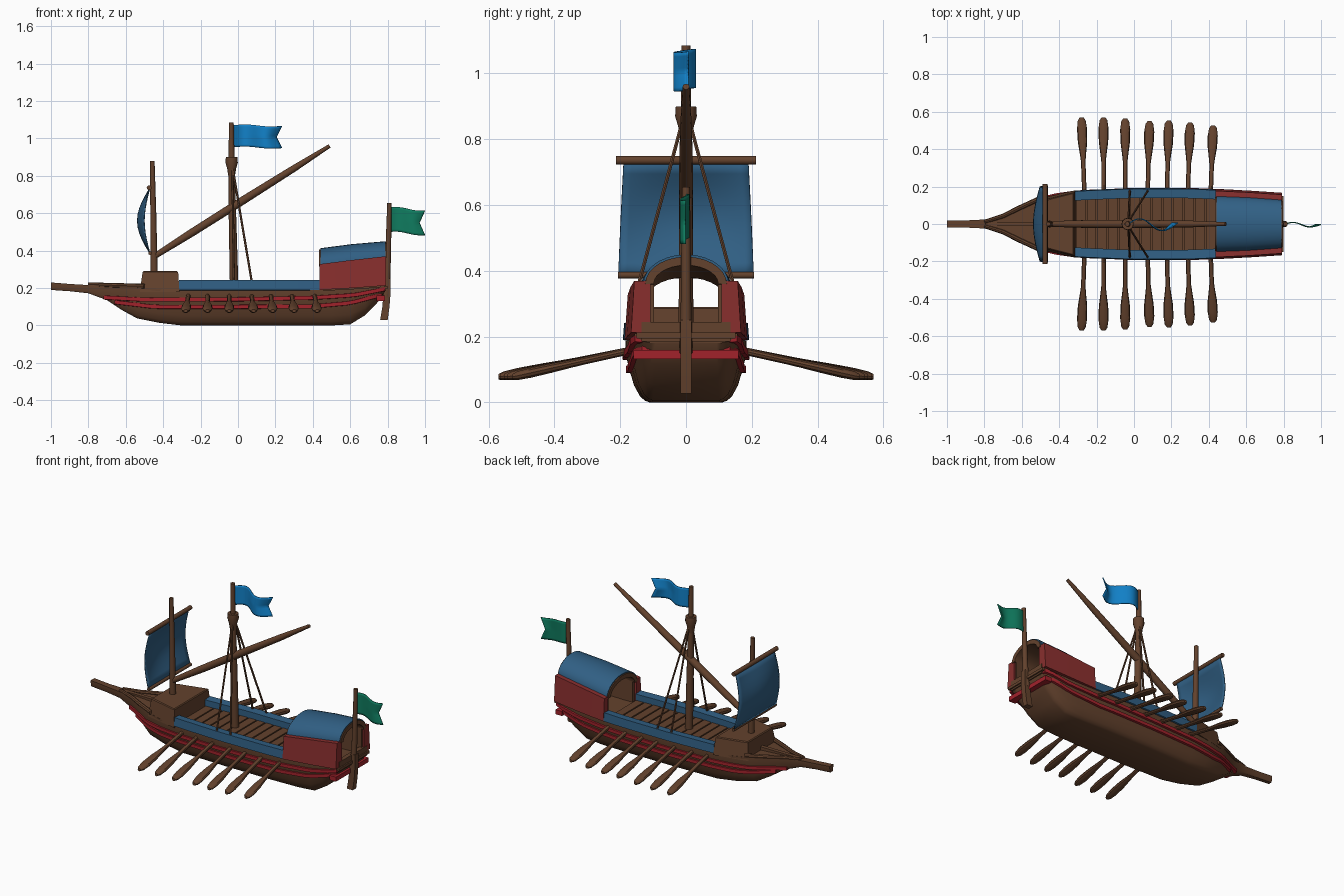
import bpy, bmesh, math
from mathutils import Vector

if "Cube" in bpy.data.objects:
    bpy.data.objects.remove(bpy.data.objects["Cube"])


def material(name, rgb):
    m = bpy.data.materials.new(name)
    m.diffuse_color = (*rgb, 1)
    m.use_nodes = True
    m.node_tree.nodes["Principled BSDF"].inputs["Base Color"].default_value = m.diffuse_color
    return m


WOOD = material("brown wood", (0.125, 0.054, 0.026))
RED = material("bright red", (0.36, 0.016, 0.024))
CABIN = material("faded red", (0.25, 0.028, 0.027))
BLUE = material("canvas blue", (0.03, 0.115, 0.23))
FLAG = material("flag blue", (0.006, 0.22, 0.58))
GREEN = material("flag green", (0.005, 0.2, 0.115))


def loft(name, rings, mat, caps=True, closed=True):
    """Skin a row of point rings into one mesh object."""
    bm = bmesh.new()
    vs = [[bm.verts.new(p) for p in r] for r in rings]
    n = len(rings[0])
    for a, b in zip(vs, vs[1:]):
        for i in range(n if closed else n - 1):
            j = (i + 1) % n
            bm.faces.new((a[i], a[j], b[j], b[i]))
    if caps and closed:
        bm.faces.new(vs[0])
        bm.faces.new(vs[-1])
    bmesh.ops.recalc_face_normals(bm, faces=bm.faces)
    me = bpy.data.meshes.new(name)
    bm.to_mesh(me)
    bm.free()
    me.materials.append(mat)
    ob = bpy.data.objects.new(name, me)
    bpy.context.collection.objects.link(ob)
    return ob


def both(name, rings, mat):
    """Loft on the +y side and its mirror image."""
    loft(name + "_left", rings, mat)
    loft(name + "_right", [[(x, -y, z) for x, y, z in r] for r in rings], mat)


def tube(pts, radii, n=12):
    """Round rings along a path."""
    pts = [Vector(p) for p in pts]
    rings = []
    for i, p in enumerate(pts):
        d = (pts[min(i + 1, len(pts) - 1)] - pts[max(i - 1, 0)]).normalized()
        u = d.cross(Vector((0, 1, 0)) if abs(d.y) < 0.9 else Vector((1, 0, 0))).normalized()
        v = d.cross(u)
        rings.append([p + radii[i] * (math.cos(a) * u + math.sin(a) * v)
                      for a in (k * math.tau / n for k in range(n))])
    return rings


def box(x0, x1, hy, z0, z1):
    return [[(x, -hy, z0), (x, hy, z0), (x, hy, z1), (x, -hy, z1)] for x in (x0, x1)]


def interp(table, x):
    for a, b in zip(table, table[1:]):
        if x <= b[0]:
            t = max(0, (x - a[0]) / (b[0] - a[0]))
            return [p + (q - p) * t for p, q in zip(a[1:], b[1:])]
    return list(table[-1][1:])


# Hull stations: x, half width, bottom, top
HULL = [(-1, .018, .19, .23), (-.9, .019, .183, .222), (-.8, .024, .172, .216),
        (-.7, .048, .135, .213), (-.62, .088, .082, .208), (-.54, .13, .038, .203),
        (-.42, .157, .014, .195), (-.3, .172, 0, .187), (0, .184, 0, .187),
        (.3, .183, 0, .187), (.5, .174, 0, .19), (.6, .168, .006, .195),
        (.68, .163, .055, .2), (.74, .159, .115, .205), (.785, .156, .18, .21)]
SECTION = [(0, .6), (.03, .68), (.1, .76), (.28, .86), (.55, .94), (.8, 1), (1, 1)]


def side(x, z):
    w, b, t = interp(HULL, x)
    return w * interp(SECTION, max(0, (z - b) / (t - b)))[0]


rings = []
for x, w, b, t in HULL:
    half = [(x, w * k, b + f * (t - b)) for f, k in SECTION]
    rings.append(half + [(x, -y, z) for x, y, z in reversed(half)])
loft("hull", rings, WOOD)

# Red wales along the hull sides and around the stern
WALES = {"upper_wale": [(-.72, .15), (-.5, .138), (0, .14), (.4, .148), (.62, .162), (.785, .195)],
         "lower_wale": [(-.66, .125), (-.45, .1), (0, .1), (.4, .102), (.6, .12), (.77, .165)]}
for name, path in WALES.items():
    rings = []
    for i in range(31):
        x = path[0][0] + (path[-1][0] - path[0][0]) * i / 30
        z = interp(path, x)[0]
        h = side(x, z)
        rings.append([(x, h - .012, z - .012), (x, h + .011, z - .01),
                      (x, h + .011, z + .01), (x, h - .012, z + .012)])
    both(name, rings, RED)
loft("stern_wale", box(.74, .785, .16, .132, .16), RED)

# Blue gunwales
rings = []
for i in range(13):
    x = -.315 + .755 * i / 12
    w = interp(HULL, x)[0]
    rings.append([(x, w - .045, .18), (x, w - .045, .238), (x, w + .004, .242), (x, w + .008, .19)])
both("gunwale", rings, BLUE)

# Deck planks
for i in range(13):
    x = -.31 + i * .058
    loft(f"deck_plank_{i}", box(x, x + .05, .138, .18, .2), WOOD)

# Forecastle, bow rails and bow centre beam
loft("forecastle", [[(a, -p, z), (b, -q, z), (b, q, z), (a, p, z)] for a, b, p, q, z in
                    ((-.525, -.313, .135, .18, .18), (-.51, -.32, .122, .168, .285),
                     (-.505, -.325, .117, .163, .29))], WOOD)
both("bow_rail", tube([(-.5, .138, .21), (-.62, .083, .213), (-.7, .043, .216), (-.8, .012, .22)],
                      [.013, .013, .012, .01], 8), WOOD)
loft("bow_beam", box(-.78, -.5, .012, .2, .222), WOOD)


# Stern canopy: arches with outer half width, base height and top height
def arch(x, hw, base, top, n=14):
    return [(x, hw * math.cos(a), base + (top - base) * math.sin(a))
            for a in (math.pi * k / n for k in range(n + 1))]


def shell(x, hw, base, top, th):
    return arch(x, hw, base, top) + arch(x, hw - th, base, top - th)[::-1]


ENDS = [(.44, .15, .315, .413), (.61, .143, .34, .435), (.788, .13, .36, .45)]
loft("canopy_cloth", [shell(x, h, b, t, .01) for x, h, b, t in ENDS], BLUE)
loft("canopy_frame", [shell(x, h - .006, b, t - .007, .026) for x, h, b, t in
                      ((.434, *ENDS[0][1:]), ENDS[1], (.794, *ENDS[2][1:]))], WOOD)
both("cabin_side", [[(x, i, b), (x, o, b), (x, o - .01, t), (x, i, t)] for x, i, o, b, t in
                    ((.437, .14, .187, .19, .328), (.61, .128, .179, .2, .35),
                     (.79, .108, .167, .213, .37))], CABIN)
both("cabin_inner_wall", [[(x, i, .19), (x, i + .03, .19), (x, i + .03, t), (x, i, t)]
                          for x, i, t in ((.45, .118, .32), (.78, .098, .365))], WOOD)
loft("stern_wall", box(.765, .792, .135, .185, .245), WOOD)
loft("stern_beam", box(.76, .8, .15, .195, .212), WOOD)

# Sternpost and rudder
loft("sternpost", tube([(.79, 0, .15), (.8, 0, .3), (.806, 0, .5), (.81, 0, .655)],
                       [.02, .016, .014, .012]), WOOD)
loft("rudder", [[(a, -.017, z), (b, -.017, z), (b, .017, z), (a, .017, z)] for a, b, z in
                ((.76, .8, .028), (.772, .81, .1), (.778, .816, .18), (.785, .815, .25))], WOOD)

# Masts, crow's nest, yards
loft("main_mast", tube([(-.02, 0, .18), (-.03, 0, .6), (-.034, 0, .88), (-.036, 0, 1.085)],
                       [.023, .02, .016, .013]), WOOD)
loft("crows_nest", tube([(-.034, 0, z) for z in (.8, .84, .87, .9)], [.018, .024, .033, .031]), WOOD)
loft("main_yard", tube([(-.455, 0, .365), (-.25, 0, .494), (0, 0, .652), (.3, 0, .84), (.49, 0, .96)],
                       [.015, .021, .022, .018, .01]), WOOD)
loft("fore_mast", tube([(-.448, 0, .27), (-.453, 0, .6), (-.458, 0, .88)], [.019, .016, .012]), WOOD)
for name, x, z, h, r in (("fore_upper_yard", -.475, .736, .213, .013),
                         ("fore_lower_yard", -.47, .387, .207, .01)):
    loft(name, tube([(x, -h, z), (x, h, z)], [r, r]), WOOD)

# Shrouds
for i, foot in enumerate((-.022, .075)):
    both(f"shroud_{i}", tube([(-.03, .012, .85), (foot, .18, .225)], [.006, .006], 6), WOOD)


# Cloth: sail and flags as thin curved sheets
def sheet(name, f, mat, nu=16, nv=10):
    ob = loft(name, [[f(u / nu, v / nv) for v in range(nv + 1)] for u in range(nu + 1)],
              mat, closed=False)
    mod = ob.modifiers.new("thickness", "SOLIDIFY")
    mod.thickness = .006
    mod.offset = 0


def sail(u, v):
    s = 2 * u - 1
    belly = math.sin(math.pi * v) * (.45 + .55 * math.cos(s * math.pi / 2))
    return (-.473 - .064 * belly, s * (.206 - .016 * v), .39 + .34 * v)


def flag(x0, length, z0, z1, wave, droop):
    def f(u, v):
        notch = .03 * u ** 3 * (1 - abs(2 * v - 1))
        return (x0 + length * u - notch, wave * math.sin(u * 6.8) - .008 * u,
                z0 + (z1 - z0) * v - droop * u + .005 * math.sin(u * 6))
    return f


sheet("fore_sail", sail, BLUE)
sheet("main_flag", flag(-.03, .265, .952, 1.07, .03, .002), FLAG)
sheet("stern_flag", flag(.81, .19, .5, .632, .01, .016), GREEN)

# Oars: seven per side
OARS = [(-.265, -.28, .57), (-.163, -.163, .57), (-.047, -.047, .565), (.073, .083, .55),
        (.176, .186, .553), (.288, .3, .543), (.41, .423, .527)]
for i, (xa, xb, tip) in enumerate(OARS):
    rings = []
    for t, rx, rz in ((0, .012, .012), (.42, .012, .012), (.53, .017, .013), (.68, .025, .015),
                      (.85, .027, .016), (.96, .021, .014), (1, .01, .009)):
        cx, cy, cz = xa + (xb - xa) * t, .16 + (tip - .16) * t, .16 - .082 * t
        rings.append([(cx + rx * math.cos(a), cy, cz + rz * math.sin(a))
                      for a in (k * math.tau / 10 for k in range(10))])
    both(f"oar_{i}", rings, WOOD)

# Smooth shading with sharp edges kept
bpy.ops.object.select_all(action="SELECT")
bpy.context.view_layer.objects.active = bpy.context.scene.objects["hull"]
bpy.ops.object.shade_smooth_by_angle(angle=math.radians(35))
